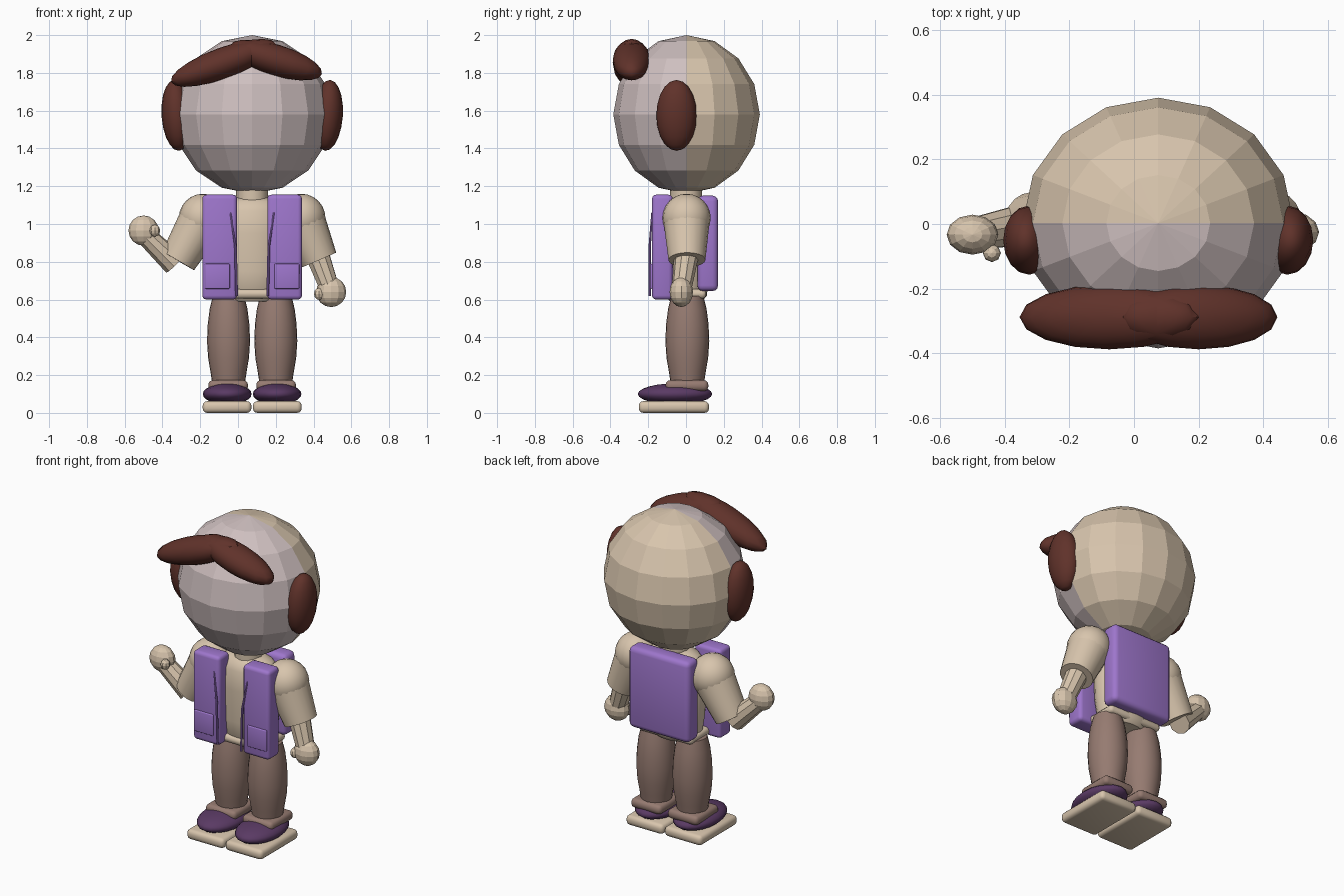
import bpy, bmesh, math
from mathutils import Vector, Matrix

if "Cube" in bpy.data.objects:
    bpy.data.objects.remove(bpy.data.objects["Cube"])

CX = 0.075  # the body's mirror plane


def mat(name, r, g, b):
    lin = [(c / 255 / 12.92) if c < 11 else ((c / 255 + 0.055) / 1.055) ** 2.4 for c in (r, g, b)]
    m = bpy.data.materials.new(name)
    m.diffuse_color = (*lin, 1)
    m.use_nodes = True
    m.node_tree.nodes["Principled BSDF"].inputs["Base Color"].default_value = m.diffuse_color
    return m


SKIN = mat("tan", 216, 197, 173)
FACE = mat("pale mauve", 206, 191, 191)
HAIR = mat("dark brown", 96, 50, 42)
VEST = mat("purple", 158, 118, 204)
TROUSER = mat("dusty brown", 150, 123, 113)
SHOE = mat("plum", 90, 58, 100)


def finish(name, bm, material, smooth=40):
    bmesh.ops.recalc_face_normals(bm, faces=bm.faces)
    me = bpy.data.meshes.new(name)
    bm.to_mesh(me)
    bm.free()
    me.materials.append(material)
    ob = bpy.data.objects.new(name, me)
    bpy.context.collection.objects.link(ob)
    if smooth:
        bpy.ops.object.select_all(action='DESELECT')
        ob.select_set(True)
        bpy.context.view_layer.objects.active = ob
        bpy.ops.object.shade_smooth_by_angle(angle=math.radians(smooth))
    return ob


def ball(name, loc, radii, material, segs=16, rings=10, tilt=0, smooth=50):
    bm = bmesh.new()
    bmesh.ops.create_uvsphere(bm, u_segments=segs, v_segments=rings, radius=1)
    m = Matrix.Translation(loc) @ Matrix.Rotation(math.radians(tilt), 4, 'Y') @ Matrix.Diagonal((*radii, 1))
    bmesh.ops.transform(bm, matrix=m, verts=bm.verts)
    return finish(name, bm, material, smooth)


def box(name, lo, hi, bevel, material):
    lo, hi = Vector(lo), Vector(hi)
    bm = bmesh.new()
    bmesh.ops.create_cube(bm, size=1)
    m = Matrix.Translation((lo + hi) / 2) @ Matrix.Diagonal((*(hi - lo), 1))
    bmesh.ops.transform(bm, matrix=m, verts=bm.verts)
    bmesh.ops.bevel(bm, geom=bm.edges[:], offset=bevel, segments=3, profile=0.5, affect='EDGES')
    return finish(name, bm, material)


def limb(name, a, b, ra, rb, segs, material, smooth=40):
    a, b = Vector(a), Vector(b)
    d = b - a
    bm = bmesh.new()
    bmesh.ops.create_cone(bm, cap_ends=True, segments=segs, radius1=ra, radius2=rb, depth=d.length)
    m = Matrix.Translation((a + b) / 2) @ d.to_track_quat('Z', 'Y').to_matrix().to_4x4()
    bmesh.ops.transform(bm, matrix=m, verts=bm.verts)
    return finish(name, bm, material, smooth)


def lathe(name, loc, profile, sy, material, segs=24):
    """Closed turned shape from (radius, z) points, squashed in y by sy."""
    bm = bmesh.new()
    rows = []
    for r, z in profile:
        rows.append([bm.verts.new((loc[0] + r * math.cos(t), loc[1] + r * sy * math.sin(t), z))
                     for t in (2 * math.pi * i / segs for i in range(segs))])
    for p, q in zip(rows, rows[1:]):
        for i in range(segs):
            j = (i + 1) % segs
            bm.faces.new((p[i], p[j], q[j], q[i]))
    bm.faces.new(rows[0])
    bm.faces.new(rows[-1])
    return finish(name, bm, material)


# Head: faceted, front half in the face colour
head = ball("head", (CX, 0.003, 1.58), (0.42, 0.388, 0.42), SKIN, 16, 8, smooth=0)
head.data.materials.append(FACE)
for p in head.data.polygons:
    p.material_index = 1 if p.center.y < 0.003 else 0

# Hair
ball("left_fringe", (-0.077, -0.288, 1.853), (0.295, 0.1, 0.082), HAIR, tilt=-20)
ball("right_fringe", (0.2, -0.288, 1.868), (0.255, 0.1, 0.082), HAIR, tilt=17)

# Neck, torso and shirt hem
limb("neck", (CX, 0, 1.08), (CX, 0, 1.22), 0.085, 0.085, 12, SKIN)
lathe("torso", (CX, 0), [(0.13, 0.59), (0.17, 0.62), (0.19, 0.75), (0.2, 0.95), (0.19, 1.07),
                         (0.15, 1.12), (0.09, 1.14)], 0.65, SKIN)
box("shirt_hem", (CX - 0.185, -0.125, 0.605), (CX + 0.185, 0.107, 0.655), 0.022, SKIN)

# Vest back
box("vest_back", (CX - 0.21, 0.06, 0.645), (CX + 0.21, 0.17, 1.15), 0.03, VEST)

for side, s in (("left", -1), ("right", 1)):
    def X(d):
        return CX + s * d

    def sbox(name, x0, x1, y0, y1, z0, z1, bevel, material):
        a, b = sorted((X(x0), X(x1)))
        box(f"{side}_{name}", (a, y0, z0), (b, y1, z1), bevel, material)

    # Side hair
    ball(f"{side}_side_hair", (X(0.4), -0.05, 1.575), (0.08, 0.107, 0.188), HAIR, tilt=4 * s)

    # Vest front panel, pocket and lapel edge
    sbox("vest_front", 0.08, 0.264, -0.18, -0.07, 0.6, 1.155, 0.022, VEST)
    sbox("pocket", 0.118, 0.25, -0.188, -0.17, 0.657, 0.79, 0.006, VEST)
    path = [(X(0.115), -0.18, 1.06), (X(0.088), -0.192, 0.88), (X(0.082), -0.192, 0.62)]
    limb(f"{side}_lapel_upper", path[0], path[1], 0.004, 0.007, 8, VEST)
    limb(f"{side}_lapel_lower", path[1], path[2], 0.007, 0.007, 8, VEST)

    # Leg, cuff, shoe and sole
    lathe(f"{side}_leg", (X(0.125), 0.007),
          [(0.084, 0.14), (0.096, 0.22), (0.108, 0.29), (0.114, 0.38), (0.11, 0.47),
           (0.1, 0.55), (0.083, 0.62)], 1.02, TROUSER)
    sbox("cuff", 0.022, 0.232, -0.108, 0.118, 0.115, 0.173, 0.024, TROUSER)
    ball(f"{side}_shoe", (X(0.132), -0.058, 0.1), (0.129, 0.197, 0.056), SHOE, 20, 12)
    sbox("sole", 0.004, 0.262, -0.25, 0.122, 0.0, 0.062, 0.024, SKIN)

    # Shoulder
    ball(f"{side}_shoulder", (X(0.26), 0.003, 1.032), (0.128, 0.128, 0.128), SKIN, 20, 12)

# Arms: the left one is raised, the right one hangs
arms = {
    "left": ((-0.185, 0.003, 1.03), (-0.317, 0, 0.805), (-0.335, 0, 0.79), (-0.49, -0.03, 0.94),
             (-0.5, -0.033, 0.965), (-0.44, -0.09, 0.965)),
    "right": ((0.335, 0.003, 1.03), (0.43, 0.005, 0.81), (0.415, 0.005, 0.85), (0.485, -0.023, 0.66),
              (0.493, -0.025, 0.64), (0.43, -0.05, 0.63)),
}
for side, (sh, cuff, elbow, wrist, hand, thumb) in arms.items():
    limb(f"{side}_sleeve", sh, cuff, 0.124, 0.098, 20, SKIN)
    limb(f"{side}_forearm", elbow, wrist, 0.066, 0.053, 10, SKIN, smooth=0)
    ball(f"{side}_hand", hand, (0.08, 0.062, 0.08), SKIN, 12, 8, smooth=0)
    ball(f"{side}_thumb", thumb, (0.028, 0.028, 0.032), SKIN, 8, 6, smooth=0)
